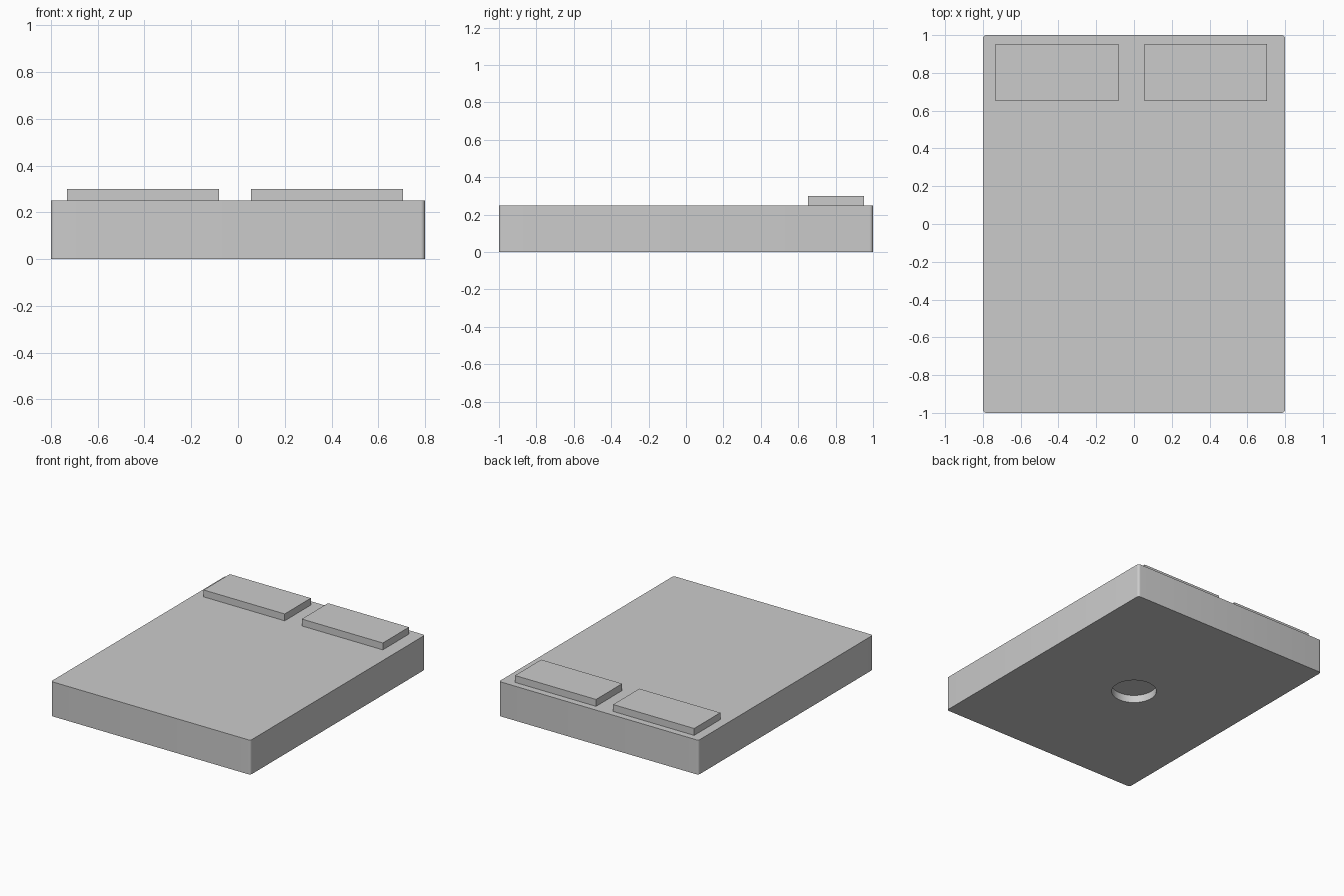
import bpy, bmesh, math
from mathutils import Matrix

if "Cube" in bpy.data.objects:
    bpy.data.objects.remove(bpy.data.objects["Cube"])

grey = bpy.data.materials.new("plain grey")
grey.diffuse_color = (0.6, 0.6, 0.6, 1)
grey.use_nodes = True
grey.node_tree.nodes["Principled BSDF"].inputs["Base Color"].default_value = grey.diffuse_color


def box(name, x0, x1, y0, y1, z0, z1, corner=0):
    """Axis-aligned box, optionally with rounded vertical edges."""
    bm = bmesh.new()
    size = Matrix.Diagonal((x1 - x0, y1 - y0, z1 - z0, 1))
    place = Matrix.Translation(((x0 + x1) / 2, (y0 + y1) / 2, (z0 + z1) / 2))
    bmesh.ops.create_cube(bm, size=1, matrix=place @ size)
    if corner:
        upright = [e for e in bm.edges
                   if abs(e.verts[0].co.z - e.verts[1].co.z) > 0.01]
        bmesh.ops.bevel(bm, geom=upright, offset=corner, segments=6,
                        profile=0.5, affect='EDGES')
    mesh = bpy.data.meshes.new(name)
    bm.to_mesh(mesh)
    bm.free()
    mesh.materials.append(grey)
    obj = bpy.data.objects.new(name, mesh)
    bpy.context.collection.objects.link(obj)
    return obj


# Mattress block with softly rounded upright corners
mattress = box("mattress", -0.8, 0.8, -1, 1, 0, 0.25, corner=0.018)

# Shallow round recess in the middle of the underside
bpy.ops.mesh.primitive_cylinder_add(vertices=64, radius=0.15, depth=0.11,
                                    location=(0, 0, 0))
cutter = bpy.context.object
cutter.name = "recess_cutter"
cutter.data.materials.append(grey)
cut = mattress.modifiers.new("recess", 'BOOLEAN')
cut.operation = 'DIFFERENCE'
cut.solver = 'EXACT'
cut.object = cutter
bpy.context.view_layer.objects.active = mattress
bpy.ops.object.modifier_apply(modifier=cut.name)
bpy.data.objects.remove(cutter)

# Smooth the rounded walls, keep the crisp edges
bpy.ops.object.select_all(action='DESELECT')
mattress.select_set(True)
bpy.ops.object.shade_smooth_by_angle(angle=math.radians(30))

# Two flat pillows near the back edge
for name, x in (("left_pillow", -0.407), ("right_pillow", 0.38)):
    box(name, x - 0.325, x + 0.325, 0.652, 0.952, 0.25, 0.30)
